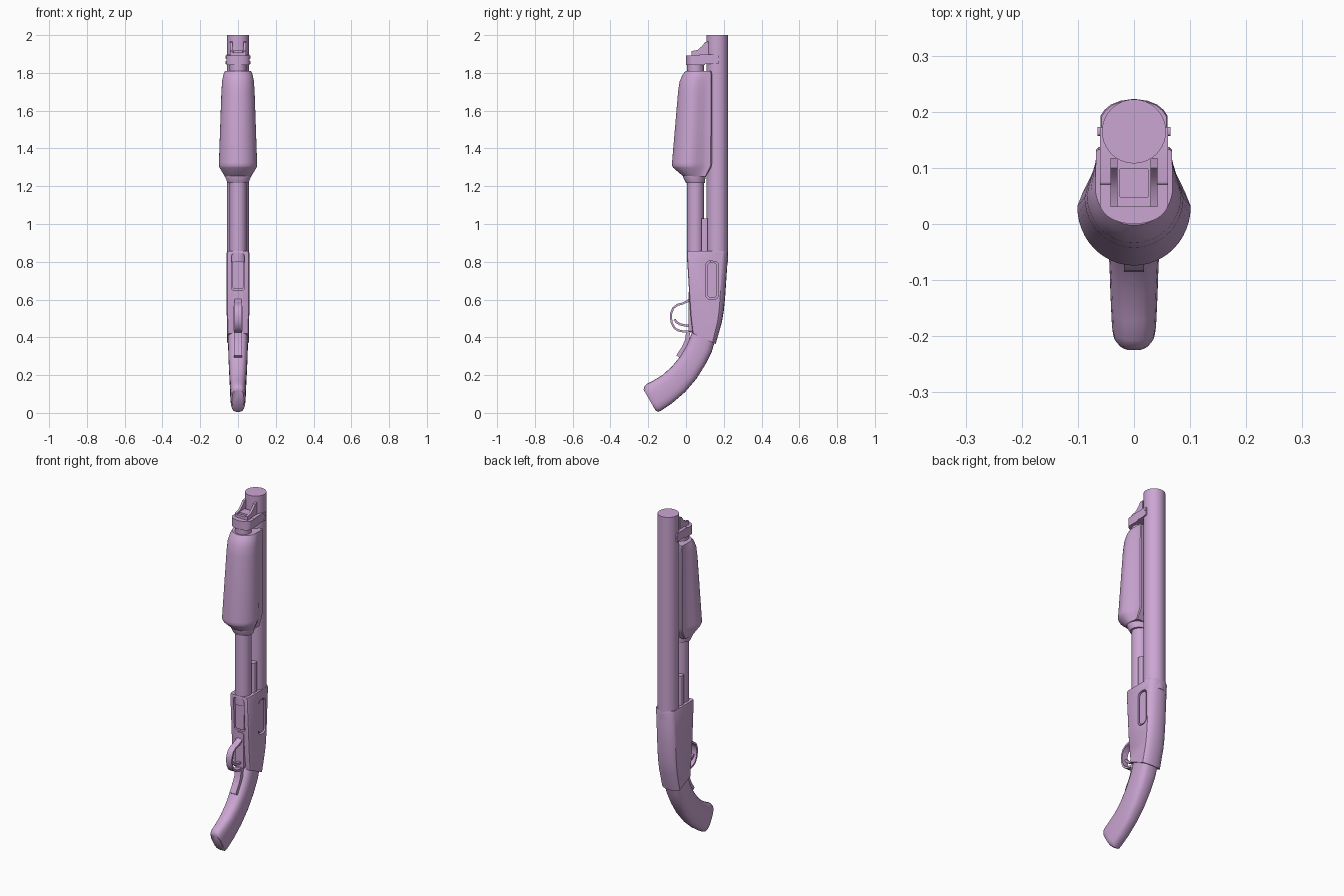
import bpy, bmesh, math
from mathutils import Vector

if "Cube" in bpy.data.objects:
    bpy.data.objects.remove(bpy.data.objects["Cube"])

mat = bpy.data.materials.new("soft lilac")
mat.diffuse_color = (0.60, 0.38, 0.65, 1)
mat.use_nodes = True
mat.node_tree.nodes["Principled BSDF"].inputs["Base Color"].default_value = mat.diffuse_color


def finish(name, bm, angle=35):
    bmesh.ops.recalc_face_normals(bm, faces=bm.faces)
    me = bpy.data.meshes.new(name)
    bm.to_mesh(me)
    bm.free()
    me.materials.append(mat)
    ob = bpy.data.objects.new(name, me)
    bpy.context.collection.objects.link(ob)
    smooth(ob, angle)
    return ob


def smooth(ob, angle=35):
    bpy.ops.object.select_all(action='DESELECT')
    ob.select_set(True)
    bpy.context.view_layer.objects.active = ob
    bpy.ops.object.shade_smooth_by_angle(angle=math.radians(angle))


def loft(name, sections, shape, angle=35):
    """Skin sections (front y, front z, back y, back z, half width).
    shape(w) gives the half outline as (x, t), t running front to back."""
    bm = bmesh.new()
    rings = []
    for fy, fz, by, bz, w in sections:
        half = shape(w)
        full = half + [(-x, t) for x, t in reversed(half) if x > 1e-5]
        rings.append([bm.verts.new((x, fy + (by - fy) * t, fz + (bz - fz) * t)) for x, t in full])
    n = len(rings[0])
    for a, b in zip(rings, rings[1:]):
        for i in range(n):
            j = (i + 1) % n
            bm.faces.new((a[i], a[j], b[j], b[i]))
    bm.faces.new(rings[0])
    bm.faces.new(rings[-1])
    return finish(name, bm, angle)


def rect(w):
    return [(w, 0), (w, 1)]


def superellipse(w, n=12, p=2 / 2.9):
    out = []
    for i in range(n + 1):
        a = math.pi * i / n
        c = math.cos(a)
        x = w * math.sin(a) ** p if 0 < i < n else 0
        out.append((x, 0.5 - 0.5 * math.copysign(abs(c) ** p, c)))
    return out


def ribbon(name, path, w, thick):
    """Flat strip following a path in the side plane."""
    pts = [Vector(p) for p in path]
    secs = []
    for i, p in enumerate(pts):
        d = (pts[min(i + 1, len(pts) - 1)] - pts[max(i - 1, 0)]).normalized()
        q = Vector((-d.y, d.x)) * thick / 2
        secs.append((*(p + q), *(p - q), w))
    return loft(name, secs, rect)


def cylinder(name, y, r, z0, z1, seg=48):
    bm = bmesh.new()
    bmesh.ops.create_cone(bm, cap_ends=True, segments=seg, radius1=r, radius2=r, depth=z1 - z0)
    bmesh.ops.translate(bm, vec=(0, y, (z0 + z1) / 2), verts=bm.verts)
    return finish(name, bm)


def box(name, x0, x1, y0, y1, z0, z1, bevel=0, axis=None):
    bm = bmesh.new()
    bmesh.ops.create_cube(bm, size=1)
    for v in bm.verts:
        v.co = ((x0 + x1) / 2 + v.co.x * (x1 - x0), (y0 + y1) / 2 + v.co.y * (y1 - y0),
                (z0 + z1) / 2 + v.co.z * (z1 - z0))
    if bevel:
        es = [e for e in bm.edges if axis is None
              or abs((e.verts[0].co - e.verts[1].co).normalized()[axis]) > 0.9]
        bmesh.ops.bevel(bm, geom=es, offset=bevel, segments=5, profile=0.5, affect='EDGES')
    return finish(name, bm)


def cut(ob, cutter):
    m = ob.modifiers.new("cut", 'BOOLEAN')
    m.object, m.operation, m.solver = cutter, 'DIFFERENCE', 'EXACT'
    bpy.context.view_layer.objects.active = ob
    bpy.ops.object.modifier_apply(modifier=m.name)
    bpy.data.objects.remove(cutter)


# barrel and lower tube
cylinder("barrel", 0.165, 0.057, 0.80, 2.0, 56)
cylinder("lower_tube", 0.05, 0.044, 0.80, 1.86)
box("slide_bar", -0.046, 0.046, 0.082, 0.115, 0.83, 1.03, 0.006, 2)


# sliding fore grip: round below, flanks hugging the barrel
def pump_shape(w):
    low = [(w * math.sin(a), 0.5 - 0.5 * math.cos(a))
           for a in [math.pi / 2 * i / 12 for i in range(13)]]
    e = min(0.068, w)
    return low + [(w * 0.7 + e * 0.3, 0.62), (w * 0.25 + e * 0.75, 0.76), (e, 0.86), (e, 0.97), (e - 0.005, 1)]


loft("fore_grip", [
    (-0.018, 1.255, 0.105, 1.25, 0.070), (-0.068, 1.298, 0.130, 1.295, 0.097),
    (-0.074, 1.308, 0.135, 1.307, 0.101), (-0.074, 1.325, 0.137, 1.325, 0.101),
    (-0.042, 1.70, 0.137, 1.70, 0.088), (-0.034, 1.755, 0.137, 1.76, 0.084),
    (-0.018, 1.79, 0.137, 1.795, 0.077), (-0.002, 1.81, 0.133, 1.81, 0.069)], pump_shape)
loft("fore_grip_collar", [(0.0, 1.218, 0.1, 1.218, 0.056), (-0.016, 1.25, 0.103, 1.25, 0.068),
                          (-0.016, 1.265, 0.103, 1.265, 0.068)],
     lambda w: superellipse(w, 20, 1))


# receiver with rounded back, cut by the side port and the loading port
def receiver_shape(w):
    return [(w * x, t) for x, t in [(0.8, 0), (0.92, 0.015), (1, 0.06), (1, 0.86), (0.88, 0.91),
                                    (0.68, 0.955), (0.4, 0.985), (0, 1)]]


receiver = loft("receiver", [
    (0.036, 0.42, 0.157, 0.365, 0.058), (0.026, 0.50, 0.19, 0.48, 0.059),
    (0.022, 0.55, 0.200, 0.54, 0.060), (0.018, 0.61, 0.207, 0.61, 0.060),
    (0.004, 0.848, 0.223, 0.848, 0.060), (0.006, 0.857, 0.221, 0.857, 0.058)], receiver_shape)
cut(receiver, box("port_cutter", 0.045, 0.1, 0.104, 0.172, 0.60, 0.805, 0.026, 0))
cut(receiver, box("loading_cutter", -0.034, 0.034, -0.1, 0.03, 0.65, 0.842, 0.012, 1))
smooth(receiver)
box("side_port_bolt", 0.03, 0.056, 0.112, 0.164, 0.608, 0.797, 0.022, 0)
box("loading_gate", -0.028, 0.028, 0.018, 0.05, 0.656, 0.836, 0.009, 1)

# curved pistol grip
loft("grip", [
    (0.042, 0.45, 0.160, 0.405, 0.054), (0.005, 0.36, 0.137, 0.325, 0.052),
    (-0.030, 0.30, 0.102, 0.255, 0.050), (-0.075, 0.245, 0.055, 0.180, 0.047),
    (-0.125, 0.200, -0.005, 0.110, 0.044), (-0.175, 0.170, -0.075, 0.050, 0.042),
    (-0.208, 0.153, -0.130, 0.013, 0.040), (-0.220, 0.140, -0.147, 0.005, 0.038),
    (-0.225, 0.123, -0.161, 0.013, 0.031)], superellipse, 50)

# trigger, guard and tail strip along the grip
ribbon("trigger_guard", [(0.03, 0.615), (0.01, 0.592), (-0.015, 0.580), (-0.045, 0.572), (-0.067, 0.555),
                         (-0.078, 0.530), (-0.080, 0.505), (-0.076, 0.478), (-0.062, 0.450),
                         (-0.040, 0.436), (-0.01, 0.430), (0.04, 0.430)], 0.018, 0.011)
ribbon("guard_tail", [(0.012, 0.435), (0.006, 0.385), (-0.012, 0.345), (-0.042, 0.298)], 0.02, 0.022)
ribbon("trigger", [(0.04, 0.462), (0.0, 0.462), (-0.03, 0.468), (-0.05, 0.480), (-0.061, 0.495)], 0.009, 0.012)
box("trigger_plate", -0.026, 0.026, 0.013, 0.05, 0.43, 0.64, 0.01, 1)


# clamp joining tube and barrel, with screws
def clamp_shape(w):
    return [(w * math.sin(a), 0.38 - 0.38 * math.cos(a))
            for a in [math.pi / 2 * i / 10 for i in range(11)]] + [(w, 1)]


loft("tube_clamp", [(0, 1.842, 0.10, 1.842, 0.061), (0, 1.893, 0.10, 1.893, 0.061)], clamp_shape)
box("clamp_band", -0.061, 0.061, 0.07, 0.172, 1.848, 1.897, 0.005, 0)
for z in (1.855, 1.885):
    box("clamp_screw", -0.065, 0.065, 0.157, 0.173, z - 0.008, z + 0.008, 0.005, 0)

# swivel mount on the clamp: two sloped ears and a centre block
for s in (-1, 1):
    prof = [(0.03, 1.88), (0.03, 1.915), (0.062, 1.922), (0.085, 1.942), (0.100, 1.962), (0.118, 1.966), (0.118, 1.88)]
    bm = bmesh.new()
    f = bm.faces.new([bm.verts.new((s * 0.029, y, z)) for y, z in prof])
    r = bmesh.ops.extrude_face_region(bm, geom=[f])
    bmesh.ops.translate(bm, vec=(s * 0.013, 0, 0),
                        verts=[v for v in r["geom"] if isinstance(v, bmesh.types.BMVert)])
    finish("mount_ear", bm)
box("mount_base", -0.042, 0.042, 0.03, 0.118, 1.88, 1.908, 0.004, 2)
box("mount_block", -0.026, 0.026, 0.046, 0.10, 1.90, 1.918, 0.004, 2)
